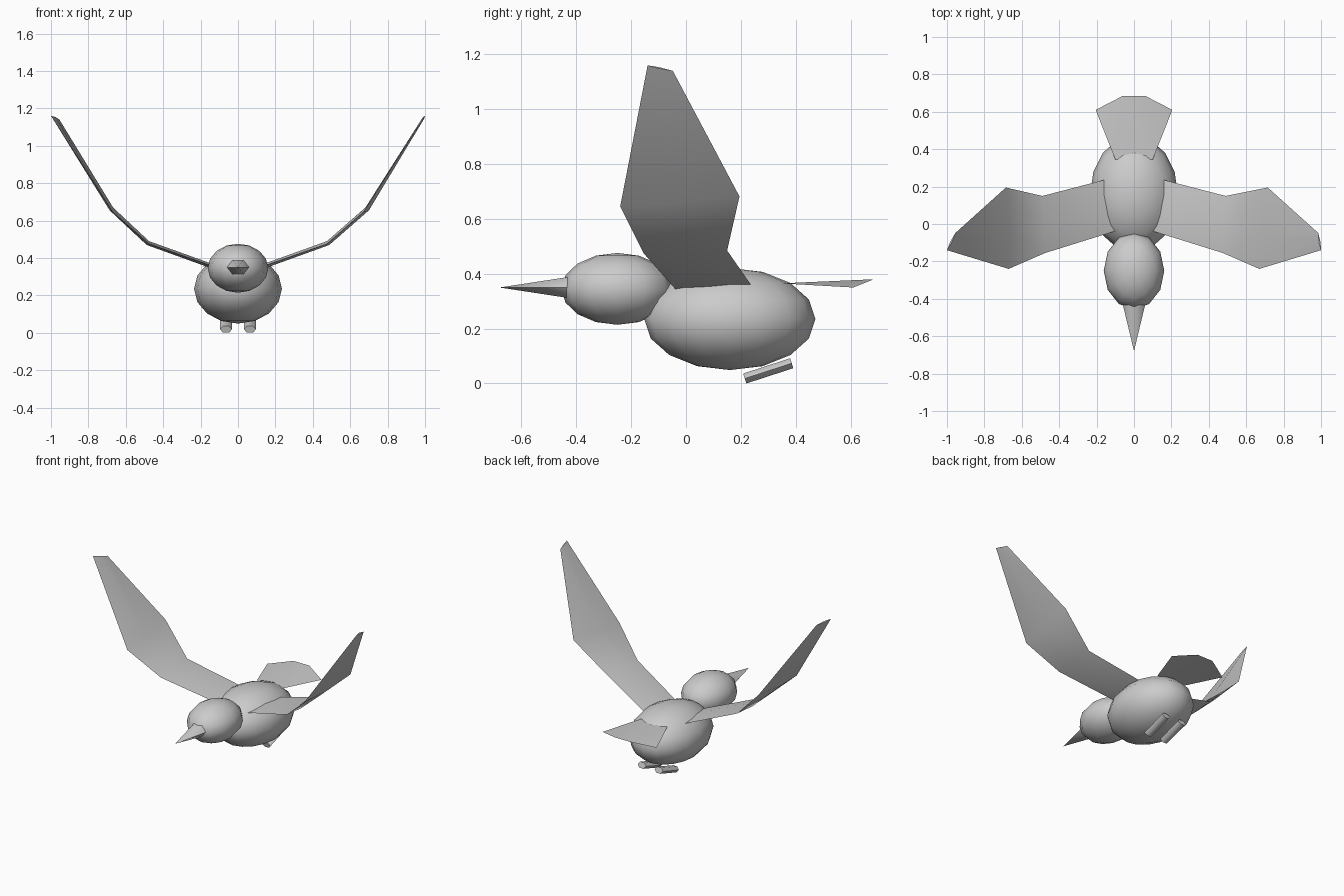
import bpy, bmesh
from math import radians
from mathutils import Matrix, Vector

if "Cube" in bpy.data.objects:
    bpy.data.objects.remove(bpy.data.objects["Cube"])


def finish(name, bm, angle=60):
    bmesh.ops.recalc_face_normals(bm, faces=bm.faces)
    me = bpy.data.meshes.new(name)
    bm.to_mesh(me)
    bm.free()
    ob = bpy.data.objects.new(name, me)
    bpy.context.collection.objects.link(ob)
    bpy.ops.object.select_all(action='DESELECT')
    ob.select_set(True)
    bpy.context.view_layer.objects.active = ob
    bpy.ops.object.shade_smooth_by_angle(angle=radians(angle))
    return ob


def ellipsoid(name, loc, radii, seg, rings):
    bm = bmesh.new()
    m = Matrix.Translation(loc) @ Matrix.Diagonal((*radii, 1))
    bmesh.ops.create_uvsphere(bm, u_segments=seg, v_segments=rings, radius=1, matrix=m)
    finish(name, bm)


def hex_cone(name, loc, tilt, half_w, half_h, length, tip):
    # six-sided cone or prism with its axis tilted about x
    bm = bmesh.new()
    m = (Matrix.Translation(loc) @ Matrix.Rotation(radians(tilt), 4, 'X')
         @ Matrix.Diagonal((half_w, half_h, 1, 1)) @ Matrix.Rotation(radians(90), 4, 'Z'))
    bmesh.ops.create_cone(bm, cap_ends=True, segments=6, radius1=1, radius2=tip,
                          depth=length, matrix=m)
    finish(name, bm)


# Body and head
ellipsoid("body", (0, 0.16, 0.235), (0.235, 0.312, 0.186), 16, 8)
ellipsoid("head", (0, -0.25, 0.345), (0.162, 0.205, 0.131), 12, 8)

# Beak
hex_cone("beak", (0, -0.555, 0.35), 90, 0.06, 0.044, 0.25, 0)

# Feet
for side, label in ((-1, "left"), (1, "right")):
    hex_cone(label + "_foot", (side * 0.064, 0.30, 0.046), -72, 0.032, 0.022, 0.18, 1)


# Wings: lens-shaped sections between leading and trailing edge points
def wing(name, side, stations):
    bm = bmesh.new()
    lead = [Vector(s[0]) for s in stations]
    trail = [Vector(s[1]) for s in stations]
    mid = [l.lerp(t, 0.45) for l, t in zip(lead, trail)]
    loops = []
    for i in range(len(stations)):
        span = mid[min(i + 1, len(mid) - 1)] - mid[max(i - 1, 0)]
        n = span.cross(trail[i] - lead[i]).normalized() * stations[i][2]
        pts = (lead[i], mid[i] + n, trail[i], mid[i] - n)
        loops.append([bm.verts.new((p.x * side, p.y, p.z)) for p in pts])
    for a, b in zip(loops, loops[1:]):
        for k in range(4):
            j = (k + 1) % 4
            bm.faces.new((a[k], a[j], b[j], b[k]))
    bm.faces.new(loops[0])
    bm.faces.new(loops[-1])
    finish(name, bm)


for side, label, d in ((-1, "left", 0.03), (1, "right", 0)):
    wing(label + "_wing", side, [
        ((0.09, -0.035, 0.34), (0.15, 0.238, 0.358), 0.012),
        ((0.475, -0.155, 0.475), (0.49, 0.15, 0.485), 0.012),
        ((0.67, -0.24, 0.645), (0.715 - d, 0.195, 0.682), 0.012),
        ((1.0, -0.14, 1.16), (0.985 - d, -0.048, 1.14), 0.005)])

# Tail: a thin bent fan
bm = bmesh.new()
pts = [(0.1, 0.345, 0.365), (0.205, 0.61, 0.35), (0.06, 0.685, 0.38)]
r = [bm.verts.new(p) for p in pts]
l = [bm.verts.new((-x, y, z)) for x, y, z in pts]
bm.faces.new((r[0], r[2], l[2], l[0]))
bm.faces.new((r[0], r[1], r[2]))
bm.faces.new((l[0], l[2], l[1]))
finish("tail", bm)
